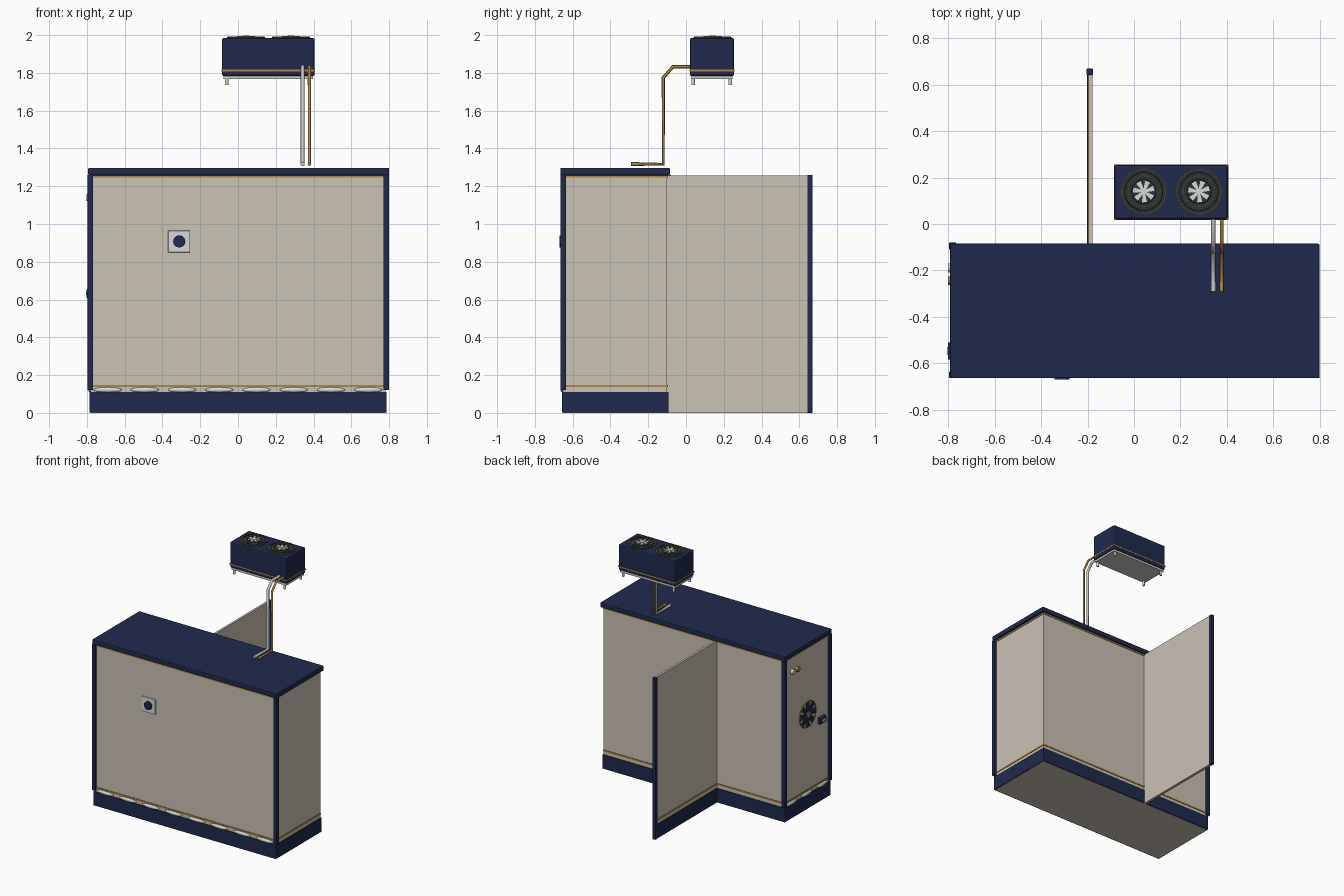
import bpy
import math
from mathutils import Matrix, Vector

cube = bpy.data.objects.get("Cube")
if cube:
    bpy.data.objects.remove(cube)


def material(name, rgb):
    m = bpy.data.materials.new(name)
    m.use_nodes = True
    m.diffuse_color = (*rgb, 1)
    m.node_tree.nodes["Principled BSDF"].inputs["Base Color"].default_value = (*rgb, 1)
    return m


NAVY = material("navy", (0.014, 0.023, 0.075))
BEIGE = material("beige", (0.6, 0.54, 0.46))
GOLD = material("gold", (0.42, 0.25, 0.05))
SILVER = material("silver", (0.6, 0.59, 0.56))
WHITE = material("pale grey", (0.68, 0.7, 0.7))
DARK = material("dark grey", (0.025, 0.035, 0.042))


def finish(name, mat, smooth=False):
    o = bpy.context.object
    o.name = name
    o.data.materials.append(mat)
    if smooth:
        bpy.ops.object.shade_smooth_by_angle()
    return o


def box(name, mat, x, y, z, bevel=0.0):
    """Box from (min, max) ranges."""
    size = [r[1] - r[0] for r in (x, y, z)]
    bpy.ops.mesh.primitive_cube_add(size=1, location=[sum(r) / 2 for r in (x, y, z)])
    o = finish(name, mat)
    o.data.transform(Matrix.Diagonal((*size, 1)))
    if bevel:
        b = o.modifiers.new("bevel", "BEVEL")
        b.width, b.segments = bevel, 2
    return o


def cylinder(name, mat, loc, r, depth, rot=(0, 0, 0)):
    bpy.ops.mesh.primitive_cylinder_add(vertices=32, radius=r, depth=depth, location=loc, rotation=rot)
    return finish(name, mat, True)


def ring(name, mat, loc, r, minor, rot=(0, 0, 0)):
    bpy.ops.mesh.primitive_torus_add(major_radius=r, minor_radius=minor, major_segments=40,
                                     minor_segments=8, location=loc, rotation=rot)
    return finish(name, mat, True)


def lens(name, loc, scale):
    bpy.ops.mesh.primitive_uv_sphere_add(segments=20, ring_count=10, location=loc)
    o = finish(name, WHITE, True)
    o.data.transform(Matrix.Diagonal((*scale, 1)))


def blades(name, mat, loc, count, inner, outer, width, rot):
    """Flat, tapered blades around a centre, in the plane set by rot."""
    verts, faces = [], []
    for i in range(count):
        turn = Matrix.Rotation(2 * math.pi * i / count, 4, 'Z')
        n = len(verts)
        for z in (-0.002, 0.002):
            for px, py in ((inner, -width / 4), (outer, -width / 2), (outer, width / 2), (inner, width / 4)):
                verts.append(turn @ Vector((px, py, z)))
        faces += [(n + 3, n + 2, n + 1, n), (n + 4, n + 5, n + 6, n + 7)]
        faces += [(n + k, n + (k + 1) % 4, n + 4 + (k + 1) % 4, n + 4 + k) for k in range(4)]
    mesh = bpy.data.meshes.new(name)
    mesh.from_pydata(verts, [], faces)
    mesh.materials.append(mat)
    o = bpy.data.objects.new(name, mesh)
    o.location, o.rotation_euler = loc, rot
    bpy.context.collection.objects.link(o)


def pipe(name, mat, x, r):
    """Bent refrigerant line with a thicker end fitting."""
    c = bpy.data.curves.new(name, "CURVE")
    c.dimensions = "3D"
    c.bevel_depth, c.bevel_resolution, c.use_fill_caps = r, 3, True
    path = ((0.05, 1.832), (-0.07, 1.832), (-0.12, 1.775), (-0.12, 1.317), (-0.27, 1.317))
    s = c.splines.new("POLY")
    s.points.add(len(path) - 1)
    for p, (y, z) in zip(s.points, path):
        p.co = (x, y, z, 1)
    c.materials.append(mat)
    bpy.context.collection.objects.link(bpy.data.objects.new(name, c))
    cylinder(name + "_fitting", mat, (x, -0.27, 1.317), r + 0.001, 0.04, (math.pi / 2, 0, 0))


# Counter body, plinth and worktop
X, FRONT, BACK = 0.78, -0.65, -0.1
box("counter_body", BEIGE, (-X, X), (FRONT, BACK), (0, 1.26))
box("plinth", NAVY, (-X - 0.007, X + 0.007), (FRONT - 0.007, BACK + 0.007), (0.002, 0.11))
box("worktop", NAVY, (-0.793, 0.8), (-0.665, -0.085), (1.258, 1.297), 0.006)
for label, z in (("lower", 0.142), ("upper", 1.252)):
    box(label + "_trim", GOLD, (-X - 0.004, X + 0.004), (FRONT - 0.004, BACK + 0.004), (z - 0.006, z + 0.006))

# Corner posts
for name, x, y in (("front_left_post", 0.785, -0.65), ("front_right_post", -0.782, -0.65),
                   ("back_right_post", -0.782, -0.095)):
    box(name, NAVY, (x - 0.015, x + 0.015), (y - 0.015, y + 0.015), (0.12, 1.26), 0.003)

# Partition wall behind the counter
box("partition", BEIGE, (-0.197, -0.18), (BACK, 0.645), (0, 1.257))
box("partition_post", NAVY, (-0.205, -0.177), (0.643, 0.67), (0, 1.26), 0.003)
box("partition_plinth", NAVY, (-0.203, -0.19), (BACK, 0.645), (0.002, 0.11))
box("partition_trim", GOLD, (-0.2, -0.19), (BACK, 0.645), (0.136, 0.148))

# Low lamps along the front and right side
for i in range(8):
    lens("front_lamp", (-0.69 + i * 0.197, FRONT - 0.003, 0.122), (0.075, 0.012, 0.014))
for y in (-0.18, -0.37, -0.56):
    lens("side_lamp", (-X - 0.003, y, 0.122), (0.01, 0.07, 0.014))

# Front thermostat
box("thermostat_plate", WHITE, (-0.37, -0.253), (-0.66, -0.645), (0.85, 0.965), 0.003)
cylinder("thermostat_knob", NAVY, (-0.311, -0.662, 0.908), 0.032, 0.016, (math.pi / 2, 0, 0))

# Right side fan, handle and valves
side = (0, math.pi / 2, 0)
fan = (-X - 0.005, -0.38, 0.735)
ring("side_fan_ring", GOLD, fan, 0.1, 0.004, side)
cylinder("side_fan_hub", GOLD, fan, 0.022, 0.014, side)
blades("side_fan_blades", NAVY, fan, 8, 0.015, 0.097, 0.045, side)
box("side_handle", NAVY, (-0.803, -0.775), (-0.585, -0.51), (0.608, 0.655), 0.004)
box("handle_inlay", WHITE, (-0.806, -0.8), (-0.565, -0.53), (0.623, 0.64))
for name, mat, y in (("valve_white", WHITE, -0.19), ("valve_gold", GOLD, -0.245)):
    cylinder(name, mat, (-0.79, y, 1.14), 0.019, 0.026, side)

# Condenser unit with feet and base tray
box("condenser", NAVY, (-0.085, 0.405), (0.02, 0.255), (1.783, 1.985), 0.01)
box("condenser_trim", GOLD, (-0.087, 0.407), (0.018, 0.257), (1.808, 1.817))
box("condenser_tray", SILVER, (-0.077, 0.397), (0.028, 0.247), (1.768, 1.79))
for x in (-0.06, 0.378):
    for y in (0.038, 0.235):
        cylinder("condenser_foot", WHITE, (x, y, 1.758), 0.009, 0.046)

# Condenser top fans
for x in (0.042, 0.28):
    cylinder("fan_disc", DARK, (x, 0.14, 1.986), 0.101, 0.008)
    for r in (0.052, 0.067, 0.082, 0.096):
        ring("fan_guard", GOLD if r in (0.067, 0.096) else DARK, (x, 0.14, 1.991), r, 0.002)
    cylinder("fan_hub", WHITE, (x, 0.14, 1.993), 0.016, 0.012)
    blades("fan_blades", WHITE, (x, 0.14, 1.994), 7, 0.01, 0.046, 0.022, (0, 0, 0.3))

# Refrigerant pipes
pipe("silver_pipe", SILVER, 0.342, 0.01)
pipe("gold_pipe", GOLD, 0.378, 0.008)
